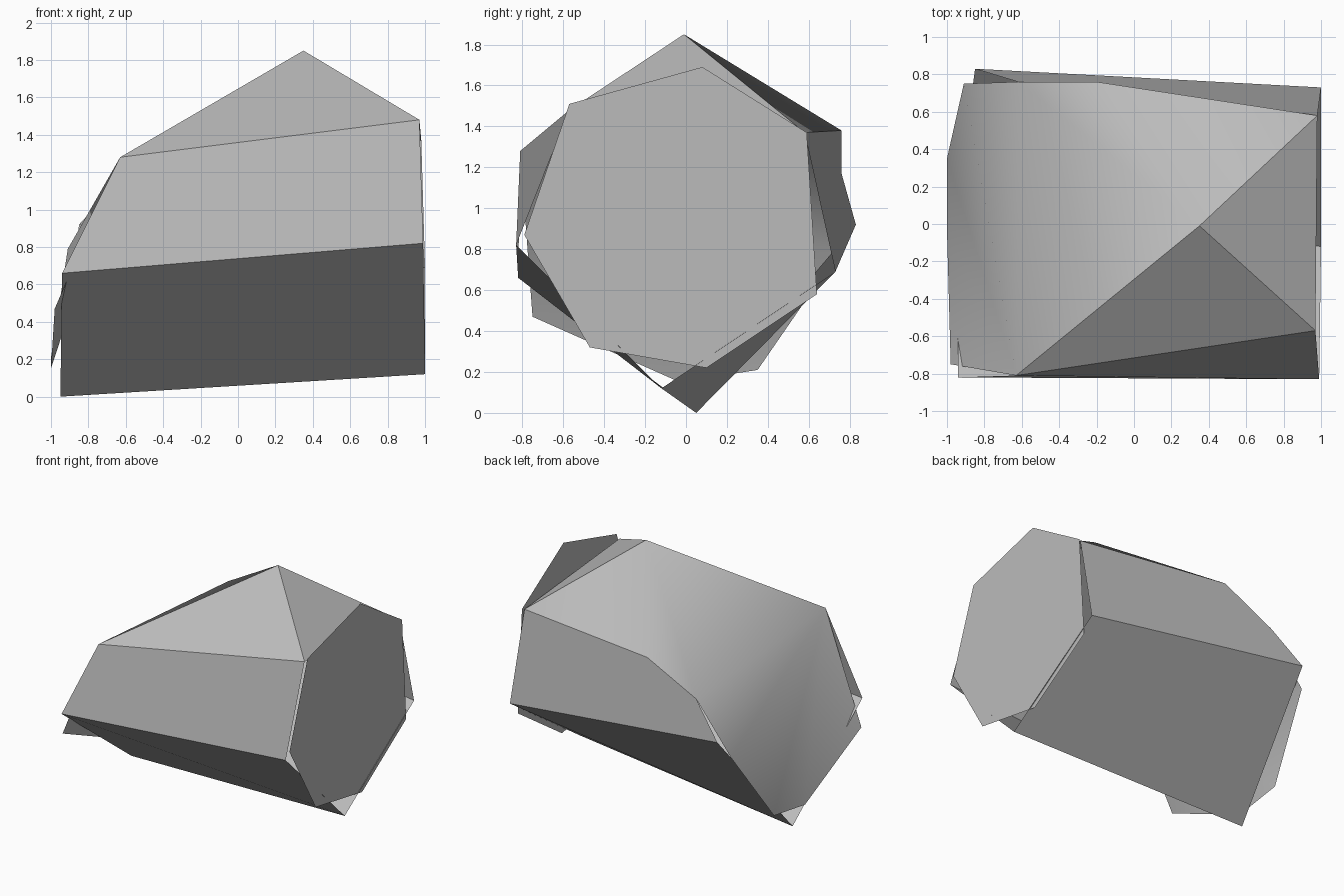
import bpy, bmesh, math

cube = bpy.data.objects.get("Cube")
if cube:
    bpy.data.objects.remove(cube, do_unlink=True)

# Single stone colour
stone = bpy.data.materials.new("stone_grey")
stone.use_nodes = True
stone.diffuse_color = (0.5, 0.5, 0.5, 1)
stone.node_tree.nodes["Principled BSDF"].inputs["Base Color"].default_value = (0.5, 0.5, 0.5, 1)

# Corner points of the boulder
P = {
    "peak": (0.35, -0.01, 1.85),
    "front_top_a": (-0.63, -0.81, 1.28), "front_top_b": (0.97, -0.57, 1.48),
    "front_mid_a": (-0.94, -0.82, 0.66), "front_mid_b": (0.99, -0.83, 0.82),
    "base_a": (-0.95, 0.05, 0.0), "base_b": (1.0, -0.12, 0.12),
    "back_mid_a": (-0.85, 0.83, 0.92), "back_mid_b": (1.0, 0.73, 0.69),
    "back_top_b": (0.98, 0.58, 1.37), "back_top": (-0.20, 0.76, 1.38),
    "back_bend": (-0.62, 0.76, 1.17), "back_end": (-0.91, 0.75, 0.79),
    "end_front": (-0.98, -0.75, 0.47), "end_low": (-1.0, -0.03, 0.15),
    "end_back": (-1.0, 0.35, 0.21),
}


def slab(name, faces, smooth_angle=None):
    """Build one rock surface from faces given as corner names."""
    bm = bmesh.new()
    verts = {}
    for face in faces:
        for key in face:
            if key not in verts:
                verts[key] = bm.verts.new(P[key])
        bm.faces.new([verts[k] for k in face])
    bmesh.ops.recalc_face_normals(bm, faces=bm.faces)
    bm.normal_update()
    # Turn the whole surface outward from the rock's middle
    facing = sum(f.normal.dot(f.calc_center_median() - CENTRE) * f.calc_area() for f in bm.faces)
    if facing < 0:
        bmesh.ops.reverse_faces(bm, faces=bm.faces)
    mesh = bpy.data.meshes.new(name)
    bm.to_mesh(mesh)
    bm.free()
    mesh.materials.append(stone)
    obj = bpy.data.objects.new(name, mesh)
    bpy.context.collection.objects.link(obj)
    if smooth_angle:
        bpy.ops.object.select_all(action='DESELECT')
        obj.select_set(True)
        bpy.context.view_layer.objects.active = obj
        bpy.ops.object.shade_smooth_by_angle(angle=math.radians(smooth_angle))
    return obj


from mathutils import Vector
CENTRE = Vector((0, 0, 0.85))

# Long sides and the two flat facets below the peak
slab("rock_sides", [
    ("front_top_a", "front_top_b", "peak"),
    ("front_top_b", "back_top_b", "peak"),
    ("front_top_a", "front_mid_a", "front_mid_b", "front_top_b"),
    ("front_mid_a", "base_a", "base_b", "front_mid_b"),
    ("base_a", "back_mid_a", "back_mid_b", "base_b"),
    ("back_mid_a", "back_bend", "back_top", "back_top_b", "back_mid_b"),
])

# Worn crown running down over the far end
slab("rock_crown", [
    ("peak", "back_top_b", "back_top"),
    ("peak", "back_top", "back_bend"),
    ("peak", "back_bend", "front_top_a"),
    ("front_top_a", "back_bend", "back_end"),
    ("front_top_a", "back_end", "end_back"),
    ("front_top_a", "end_back", "end_low"),
    ("front_top_a", "end_low", "end_front"),
], 60)

# Flat seven-sided broken end
rim = [(0.08, 1.69), (0.59, 1.37), (0.64, 0.58), (0.10, 0.22),
       (-0.47, 0.32), (-0.79, 0.87), (-0.57, 1.51)]
for i, (y, z) in enumerate(rim):
    P["rim_%d" % i] = (0.995, y, z)
slab("rock_flat_end", [tuple("rim_%d" % i for i in range(len(rim)))])
